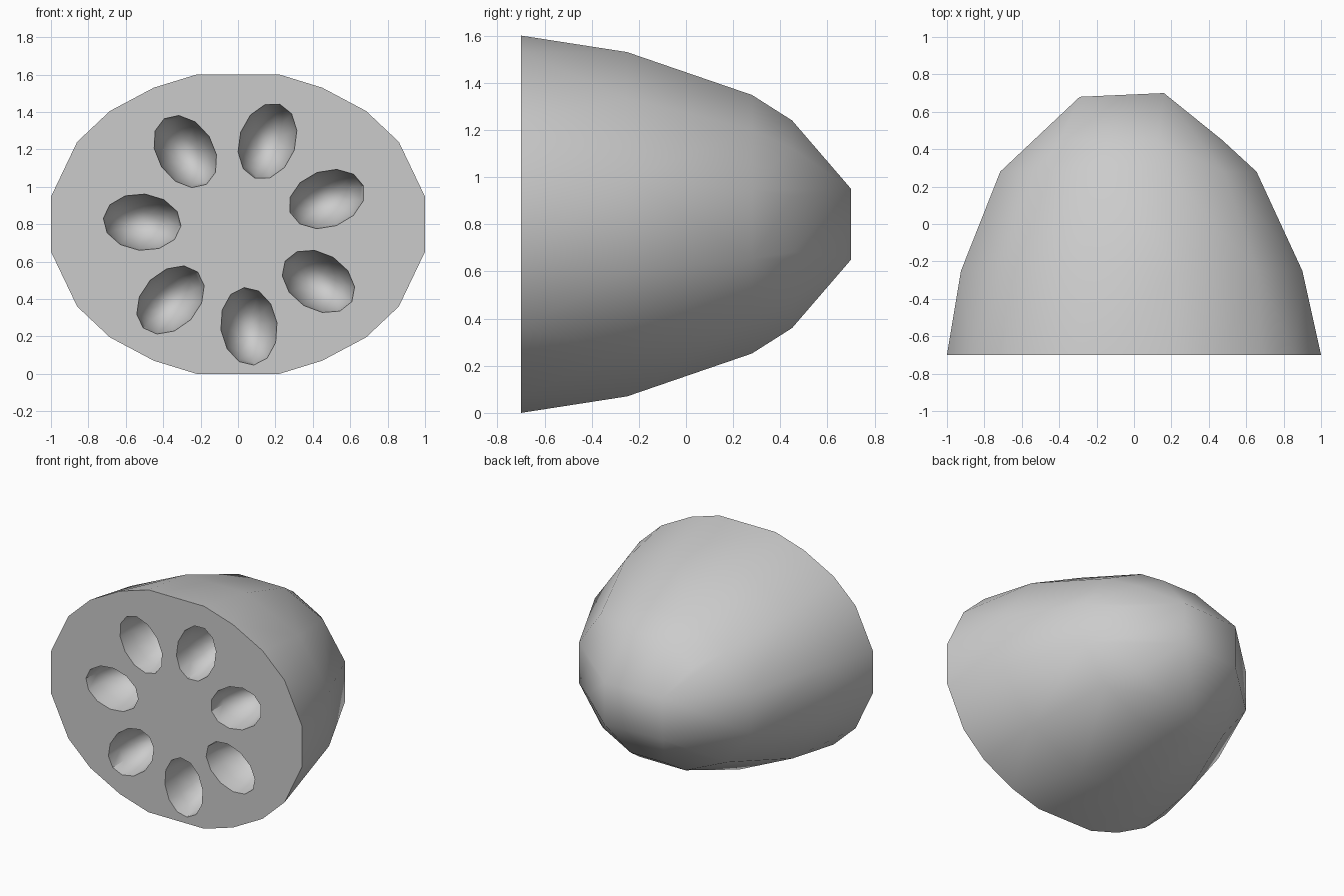
import bpy, bmesh, math
from mathutils import Matrix, Vector

if "Cube" in bpy.data.objects:
    bpy.data.objects.remove(bpy.data.objects["Cube"])

MID_Z, FRONT_Y = 0.80, -0.70


def make_object(name, bm):
    bmesh.ops.recalc_face_normals(bm, faces=bm.faces)
    mesh = bpy.data.meshes.new(name)
    bm.to_mesh(mesh)
    bm.free()
    obj = bpy.data.objects.new(name, mesh)
    bpy.context.collection.objects.link(obj)
    return obj


# Pod body: faceted half-ellipsoid, hull of a flat rim and shrinking rings
bm = bmesh.new()
rim = [(1.0, 0.147), (0.86, 0.44), (0.685, 0.605), (0.45, 0.73), (0.222, 0.80)]
for x, z in rim:
    for sx in (-1, 1):
        for sz in (-1, 1):
            bm.verts.new((sx * x, FRONT_Y, MID_Z + sz * z))

# ring: y, left reach, right reach, half height
rings = [(-0.25, 0.925, 0.90, 0.73), (0.28, 0.715, 0.655, 0.548), (0.45, 0.535, 0.47, 0.44)]
for y, left, right, half in rings:
    for k in range(12):
        a = math.radians(15 + 30 * k)
        c, s = math.cos(a) / math.cos(math.radians(15)), math.sin(a) / math.cos(math.radians(15))
        bm.verts.new(((right if c > 0 else left) * c, y, MID_Z + half * s))
# blunt back tip
for x, y in ((-0.29, 0.68), (0.16, 0.70)):
    for sz in (-1, 1):
        bm.verts.new((x, y, MID_Z + sz * 0.15))
hull = bmesh.ops.convex_hull(bm, input=bm.verts)
junk = [v for v in hull["geom_interior"] if isinstance(v, bmesh.types.BMVert)]
bmesh.ops.delete(bm, geom=junk, context='VERTS')
bmesh.ops.dissolve_limit(bm, angle_limit=math.radians(1), verts=bm.verts, edges=bm.edges)
pod = make_object("pod_body", bm)

# Seven oval pits in a circle, long axis pointing outwards
bm = bmesh.new()
for k in range(7):
    a = math.radians(20) + k * math.tau / 7
    place = Matrix.Translation((-0.005 + 0.51 * math.cos(a), FRONT_Y - 0.01, 0.76 + 0.51 * math.sin(a)))
    shape = (place @ Matrix.Rotation(-a, 4, 'Y')
             @ Matrix.Diagonal(Vector((0.21, 0.32, 0.152, 1)))
             @ Matrix.Rotation(math.pi / 2, 4, 'X'))
    bmesh.ops.create_uvsphere(bm, u_segments=12, v_segments=8, radius=1, matrix=shape)
cutter = make_object("pit_cutter", bm)
cutter.hide_render = True

cut = pod.modifiers.new("pits", 'BOOLEAN')
cut.operation, cut.solver, cut.object = 'DIFFERENCE', 'EXACT', cutter
bpy.context.view_layer.objects.active = pod
pod.select_set(True)
bpy.ops.object.modifier_apply(modifier=cut.name)
bpy.data.objects.remove(cutter, do_unlink=True)
bpy.ops.object.shade_smooth_by_angle(angle=math.radians(40))
